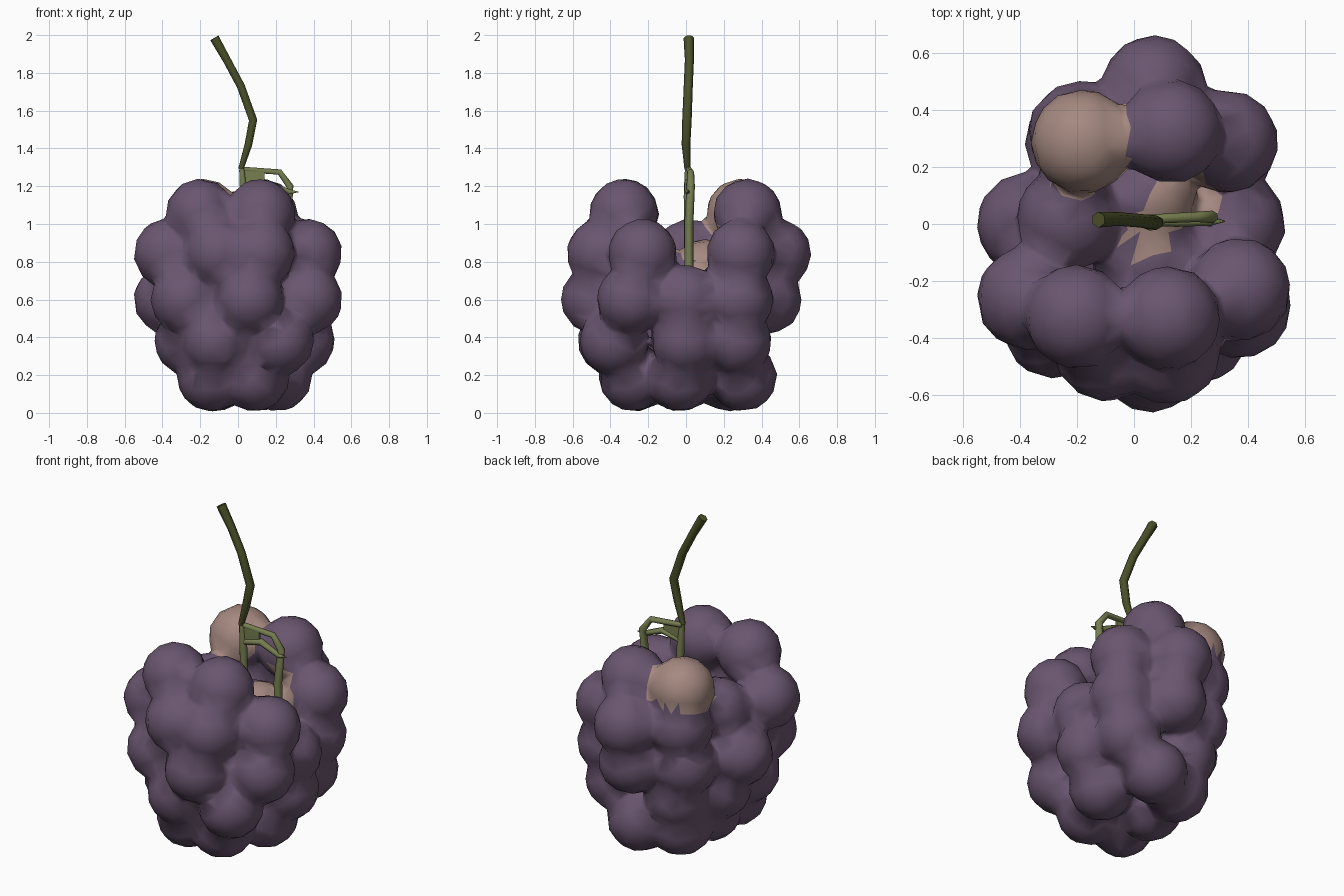
import bpy, bmesh, math
from mathutils import Vector, Matrix

if "Cube" in bpy.data.objects:
    bpy.data.objects.remove(bpy.data.objects["Cube"])


def material(name, rgb):
    m = bpy.data.materials.new(name)
    m.diffuse_color = (*rgb, 1)
    m.use_nodes = True
    m.node_tree.nodes["Principled BSDF"].inputs["Base Color"].default_value = m.diffuse_color
    return m


PURPLE = material("grape_purple", (0.142, 0.092, 0.16))
TAN = material("unripe_tan", (0.376, 0.25, 0.216))
OLIVE = material("stem_olive", (0.07, 0.08, 0.022))
GREEN = material("twig_green", (0.18, 0.21, 0.08))


def add_object(name, data, *mats):
    ob = bpy.data.objects.new(name, data)
    bpy.context.collection.objects.link(ob)
    for m in mats:
        data.materials.append(m)
    return ob


def bake(ob):
    # replace modifiers / curve with the evaluated mesh
    bpy.context.view_layer.update()
    ev = ob.evaluated_get(bpy.context.evaluated_depsgraph_get())
    me = bpy.data.meshes.new_from_object(ev)
    name = ob.name
    bpy.data.objects.remove(ob)
    return add_object(name, me)


# Grape centres: rows of (x, y) by height
rows = {
    1.057: [(-0.2, -0.325), (0.12, -0.33), (-0.18, 0.29), (0.13, 0.325)],
    0.845: [(-0.37, -0.26), (-0.1, -0.44), (0.12, -0.45), (0.37, -0.23),
            (-0.23, 0.02), (-0.19, 0.32), (0.07, 0.48), (0.325, 0.29)],
    0.6: [(0.06, -0.48), (-0.28, -0.36), (-0.37, 0.0), (-0.2, 0.29),
          (0.07, 0.43), (0.32, 0.28), (0.35, 0.0), (0.37, -0.29)],
    0.38: [(-0.12, -0.39), (0.22, -0.38), (-0.26, -0.22), (-0.25, 0.04),
           (-0.13, 0.27), (0.27, 0.27), (0.33, 0.0)],
    0.19: [(-0.14, -0.27), (0.09, -0.28), (-0.14, -0.03), (-0.12, 0.22),
           (0.1, 0.3), (0.21, -0.03)],
}
bm = bmesh.new()


def ball(p, r):
    bmesh.ops.create_icosphere(bm, subdivisions=3, radius=r,
                               matrix=Matrix.Translation(p))


for z, spots in rows.items():
    for x, y in spots:
        ball((x, y, z), 0.183)
# Core grapes joining the rows
ball((0.05, -0.12, 0.68), 0.2)
ball((0.06, 0.1, 0.76), 0.16)

me = bpy.data.meshes.new("grape_cluster")
bm.to_mesh(me)
bm.free()
cluster = add_object("grape_cluster", me)

# Fuse the grapes, soften the joins, then reduce to a low-poly skin
rem = cluster.modifiers.new("fuse", 'REMESH')
rem.mode = 'VOXEL'
rem.voxel_size = 0.02
smo = cluster.modifiers.new("soften", 'SMOOTH')
smo.factor = 0.5
smo.iterations = 5
dec = cluster.modifiers.new("reduce", 'DECIMATE')
dec.ratio = 0.06
cluster = bake(cluster)
cluster.data.materials.clear()
cluster.data.materials.append(PURPLE)
cluster.data.materials.append(TAN)


# Tan patches: one upper back grape, a diagonal band and a spot in the hollow
def is_tan(c):
    upper = (c - Vector((-0.18, 0.29, 1.057))).length < 0.2 and c.x < -0.02 \
        and c.z > 0.95 and not (c.z < 1.01 and c.x + c.y > 0.14)
    u, v = c.x - 0.11, c.y - 0.05
    band = abs(0.84 * u - 0.54 * v) < 0.075 and abs(0.54 * u + 0.84 * v) < 0.18
    spot = math.hypot(c.x - 0.23, c.y - 0.08) < 0.065
    return upper or ((band or spot) and 0.45 < c.z < 1.02)


for f in cluster.data.polygons:
    f.material_index = int(is_tan(f.center))
    f.use_smooth = True


def tube(name, pts, mat, radius=0.02):
    cu = bpy.data.curves.new(name, 'CURVE')
    cu.dimensions = '3D'
    cu.bevel_depth = radius
    cu.bevel_resolution = 1
    cu.use_fill_caps = True
    sp = cu.splines.new('POLY')
    sp.points.add(len(pts) - 1)
    for q, (x, y, z, k) in zip(sp.points, pts):
        q.co = (x, y, z, 1)
        q.radius = k
    cu.materials.append(mat)
    return bake(add_object(name, cu))


# Main stem, bent and tapering to the fork
tube("main_stem", [(-0.125, 0.015, 1.985, 1.4), (-0.06, 0.018, 1.87, 1.2),
                   (0.015, 0.012, 1.73, 1.2), (0.08, 0.005, 1.55, 1.25),
                   (0.055, 0.0, 1.42, 1.15), (0.015, 0.008, 1.29, 0.8)], OLIVE)

# Forked twigs running down into the cluster
tube("side_twig", [(0.015, 0.015, 1.29, 0.8), (0.22, 0.025, 1.275, 0.9),
                   (0.275, 0.025, 1.2, 1.1), (0.26, 0.015, 1.0, 1.2),
                   (0.27, 0.015, 0.74, 1.2)], GREEN)
tube("inner_twig", [(0.02, 0.01, 1.29, 0.8), (0.03, 0.01, 1.15, 1.1),
                    (0.04, 0.01, 0.82, 1.0)], GREEN)
tube("cross_twig", [(0.03, 0.01, 1.19, 0.8), (0.15, 0.01, 1.22, 1.0),
                    (0.27, 0.01, 1.17, 0.8), (0.32, 0.01, 1.17, 0.1)], GREEN)

# Thin web between the twigs
bm = bmesh.new()
web = [(0.02, 1.29), (0.03, 1.2), (0.14, 1.22), (0.14, 1.28)]
f = bm.faces.new([bm.verts.new((x, 0.005, z)) for x, z in web])
r = bmesh.ops.extrude_face_region(bm, geom=[f])
bmesh.ops.translate(bm, vec=(0, 0.015, 0),
                    verts=[v for v in r["geom"] if isinstance(v, bmesh.types.BMVert)])
bmesh.ops.recalc_face_normals(bm, faces=bm.faces)
me = bpy.data.meshes.new("twig_web")
bm.to_mesh(me)
bm.free()
add_object("twig_web", me, GREEN)
